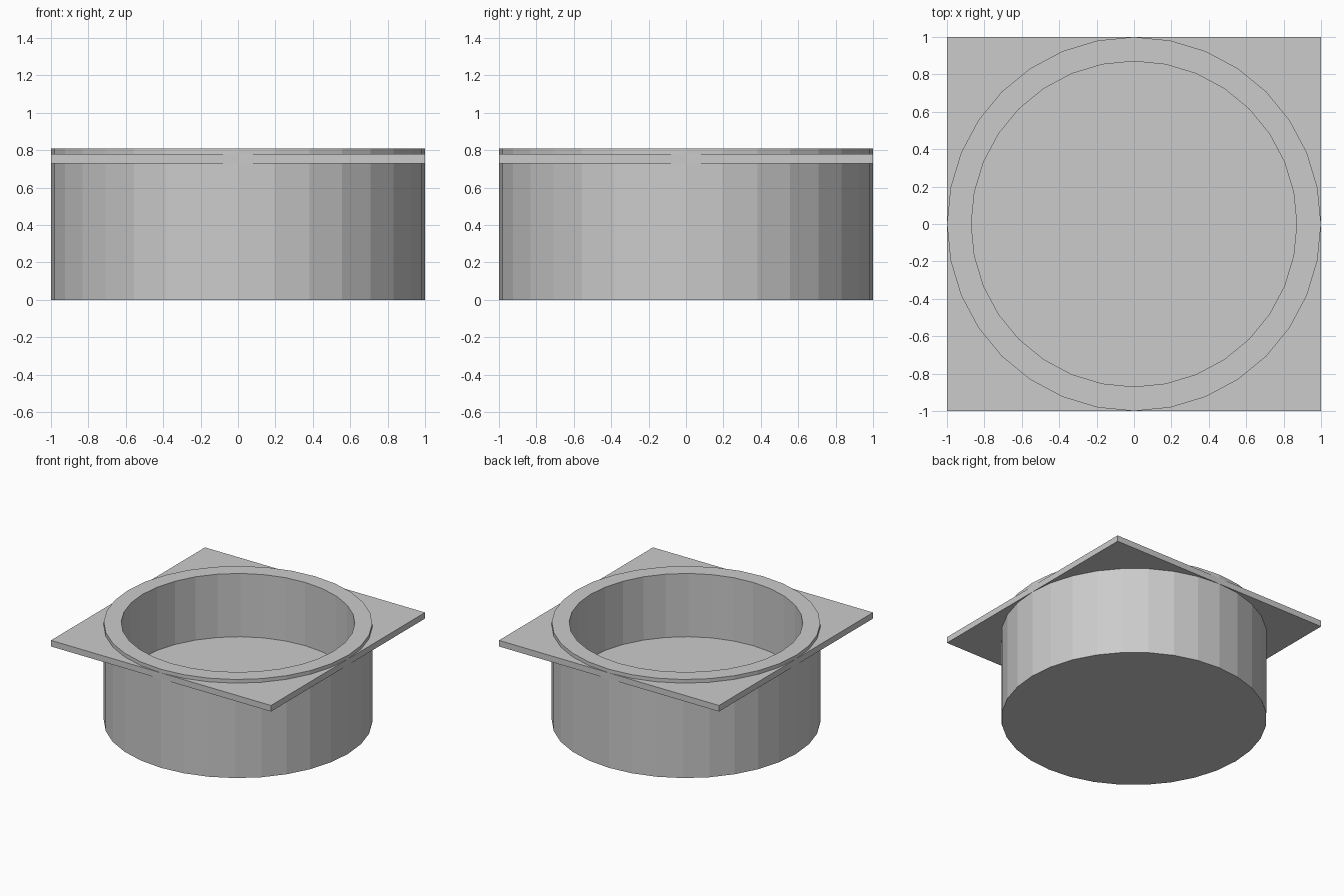
import bpy, bmesh
from math import sin, cos, tau

if "Cube" in bpy.data.objects:
    bpy.data.objects.remove(bpy.data.objects["Cube"])

SIDES = 32


def circle(radius, z):
    return [(radius * sin(tau * i / SIDES), radius * cos(tau * i / SIDES), z)
            for i in range(SIDES)]


def square(half, z):
    # Circle directions pushed out to a square outline (includes the corners)
    pts = []
    for x, y, _ in circle(1, z):
        k = half / max(abs(x), abs(y))
        pts.append((x * k, y * k, z))
    return pts


def loft(name, loops, closed):
    # Join successive loops with quads; cap both ends or close into a ring
    bm = bmesh.new()
    rings = [[bm.verts.new(p) for p in loop] for loop in loops]
    pairs = list(zip(rings, rings[1:]))
    if closed:
        pairs.append((rings[-1], rings[0]))
    else:
        bm.faces.new(rings[0])
        bm.faces.new(rings[-1])
    for a, b in pairs:
        for i in range(SIDES):
            j = (i + 1) % SIDES
            bm.faces.new((a[i], a[j], b[j], b[i]))
    bmesh.ops.recalc_face_normals(bm, faces=bm.faces)
    mesh = bpy.data.meshes.new(name)
    bm.to_mesh(mesh)
    bm.free()
    obj = bpy.data.objects.new(name, mesh)
    bpy.context.collection.objects.link(obj)
    return obj


# Round bowl: outer wall, flat rim, straight inner wall and raised floor
loft("bowl", [circle(1, 0), circle(1, 0.81), circle(0.87, 0.81),
              circle(0.87, 0.29)], closed=False)

# Thin square flange around the bowl, its round opening hidden in the wall
loft("square_flange", [square(1, 0.73), square(1, 0.78),
                       circle(0.94, 0.78), circle(0.94, 0.73)], closed=True)
